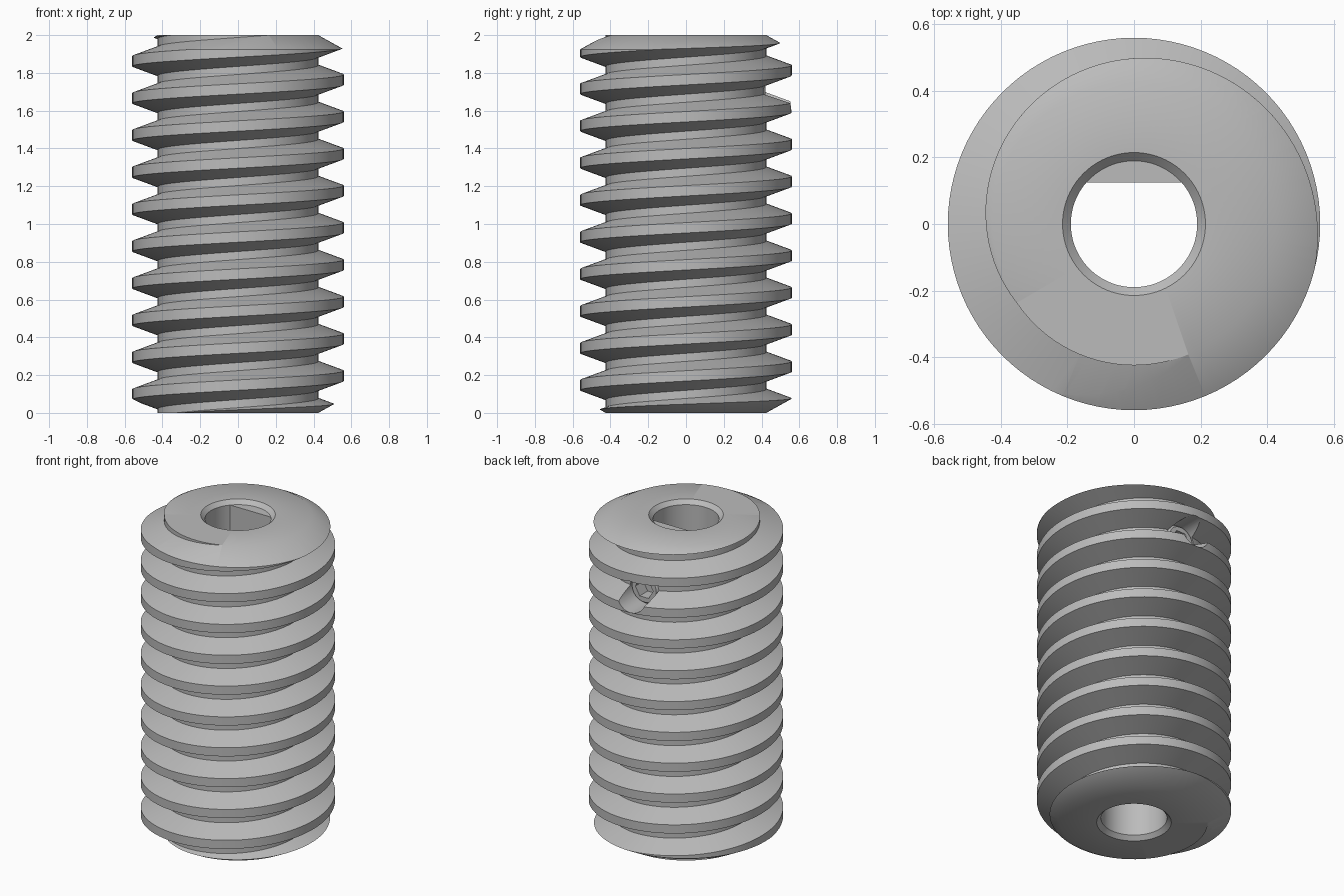
import bpy, bmesh
from math import sin, cos, tan, pi, radians

if "Cube" in bpy.data.objects:
    bpy.data.objects.remove(bpy.data.objects["Cube"])

SEG = 96
PITCH = 0.196
ROOT, CREST = 0.425, 0.56
HOLE_Z, HOLE_R = 1.69, 0.1

steel = bpy.data.materials.new("grey_steel")
steel.use_nodes = True
GREY = (0.5, 0.5, 0.5, 1)
steel.diffuse_color = GREY
steel.node_tree.nodes["Principled BSDF"].inputs["Base Color"].default_value = GREY


def make_object(name, bm):
    bmesh.ops.recalc_face_normals(bm, faces=bm.faces)
    mesh = bpy.data.meshes.new(name)
    bm.to_mesh(mesh)
    bm.free()
    mesh.materials.append(steel)
    ob = bpy.data.objects.new(name, mesh)
    bpy.context.collection.objects.link(ob)
    return ob


def ring(bm, radius, place, n):
    """Ring of vertices; radius may be a number or a function of the angle."""
    angles = [2 * pi * i / n for i in range(n)]
    r = radius if callable(radius) else (lambda a: radius)
    return [bm.verts.new(place(r(a) * cos(a), r(a) * sin(a))) for a in angles]


def skin(bm, rings, closed=False):
    pairs = list(zip(rings, rings[1:]))
    if closed:
        pairs.append((rings[-1], rings[0]))
    else:
        bm.faces.new(rings[0])
        bm.faces.new(rings[-1])
    for a, b in pairs:
        for i in range(len(a)):
            k = (i + 1) % len(a)
            bm.faces.new((a[i], a[k], b[k], b[i]))


def turned(name, profile, n=SEG, along_y=False, closed=False):
    """Solid of revolution about z, or about a y axis at the screw height."""
    bm = bmesh.new()
    rings = []
    for r, h in profile:
        if along_y:
            place = lambda u, v, h=h: (u, h, HOLE_Z + v)
        else:
            place = lambda u, v, h=h: (u, v, h)
        rings.append(ring(bm, r, place, n))
    skin(bm, rings, closed)
    return make_object(name, bm)


def helix_solid(name):
    """Continuous right-hand trapezoidal thread, longer than needed."""
    flank = (CREST - ROOT) * tan(radians(20))
    half = 0.0275
    section = [(ROOT, -half - flank), (CREST, -half), (CREST, half), (ROOT, half + flank)]
    start = 1.764 - 11 * PITCH
    bm = bmesh.new()
    columns = []
    for i in range(SEG + 1):
        a = 2 * pi * i / SEG
        columns.append([bm.verts.new((r * cos(a), r * sin(a), start + z + PITCH * (t + i / SEG)))
                        for t in range(14) for r, z in section])
    for a, b in zip(columns, columns[1:]):
        for j in range(len(a) - 1):
            bm.faces.new((a[j], b[j], b[j + 1], a[j + 1]))
    bmesh.ops.remove_doubles(bm, verts=bm.verts, dist=0.0005)
    # close both ends with fans towards the axis
    low, high = bm.verts.new((0, 0, start)), bm.verts.new((0, 0, start + 14 * PITCH))
    for e in [e for e in bm.edges if e.is_boundary]:
        u, v = e.verts
        bm.faces.new((u, v, high if u.co.z + v.co.z > 2 else low))
    return make_object(name, bm)


def boolean(ob, cutter, operation):
    cutter.hide_render = True
    mod = ob.modifiers.new(operation, "BOOLEAN")
    mod.object, mod.operation, mod.solver = cutter, operation, "EXACT"
    bpy.context.view_layer.objects.active = ob
    bpy.ops.object.modifier_apply(modifier=mod.name)
    bpy.data.objects.remove(cutter)


# Threaded body, trimmed by chamfered ends and a chamfered bore
body = helix_solid("threaded_body")
lower = [(0.19, 0.025), (0.215, 0), (ROOT, 0), (0.65, 0.125)]
upper = [(r, 2 - z) for r, z in reversed(lower)]
boolean(body, turned("end_trim", lower + upper, closed=True), "INTERSECT")

# Radial hole at the back
boolean(body, turned("hole_cutter", [(HOLE_R, 0.3), (HOLE_R, 0.8)], 48, True), "DIFFERENCE")

# Flat inside the bore, for a D-shaped shaft
bm = bmesh.new()
reach, flat_y = 0.195, 0.125
arc = [radians(40 + 5 * i) for i in range(21)]
layers = []
for z in (1.0, 1.975):
    layers.append([bm.verts.new((reach * cos(a), max(flat_y, reach * sin(a)), z)) for a in arc])
skin(bm, layers)
flat = make_object("bore_flat", bm)

# Set screw with a hexagonal socket
hexagon = lambda a: 0.054 / cos(a % (pi / 3) - pi / 6)
screw = turned("set_screw", [(HOLE_R, 0.25), (HOLE_R, 0.4), (0.085, 0.42),
                             (hexagon, 0.42), (hexagon, 0.34)], 48, True)

for ob in (body, flat, screw):
    bpy.ops.object.select_all(action="DESELECT")
    ob.select_set(True)
    bpy.context.view_layer.objects.active = ob
    bpy.ops.object.shade_smooth_by_angle(angle=radians(30))
